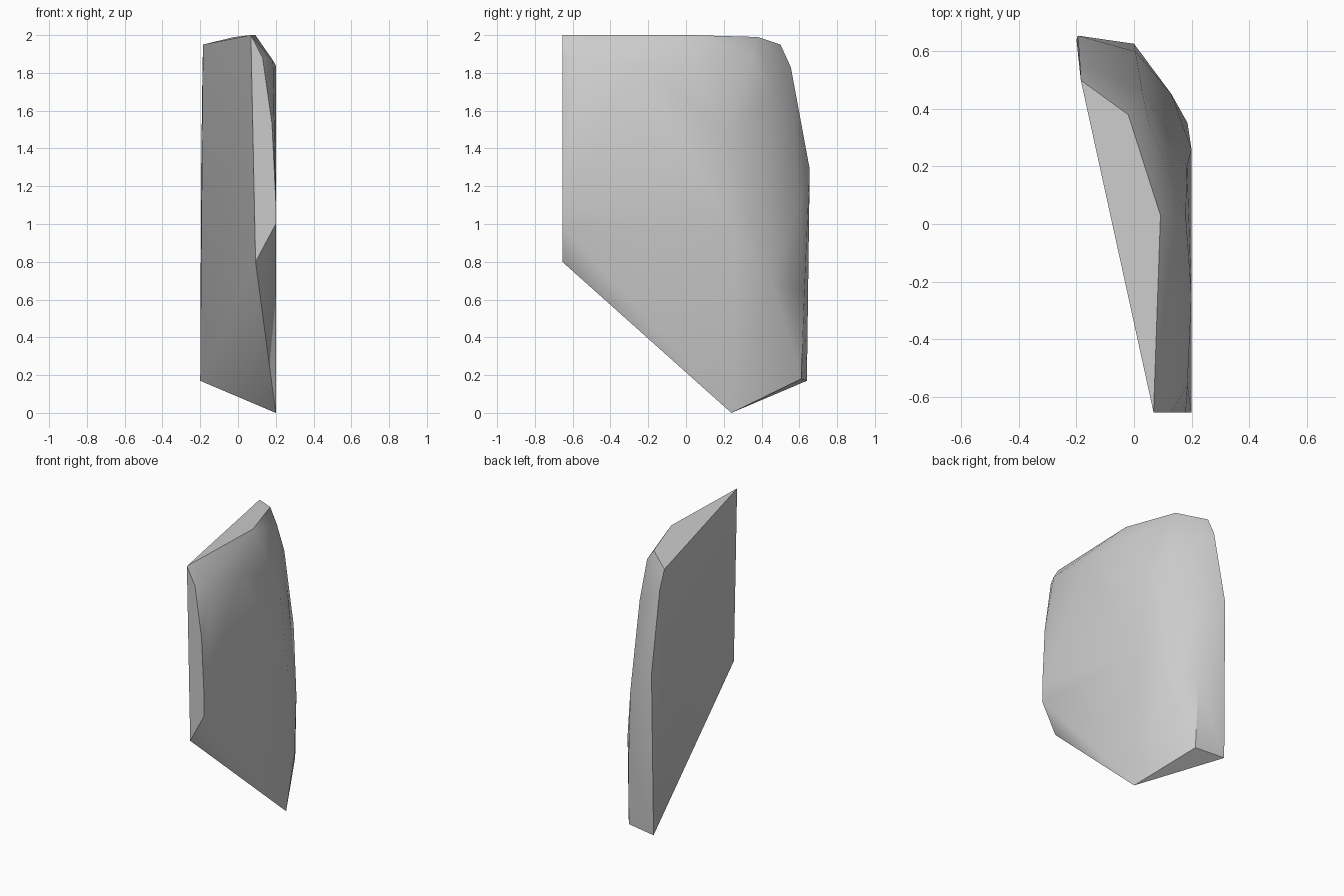
import bpy
import bmesh
import math
from mathutils import Vector

# Remove the default cube only
default_cube = bpy.data.objects.get("Cube")
if default_cube:
    bpy.data.objects.remove(default_cube, do_unlink=True)


def make_material(name, colour):
    material = bpy.data.materials.new(name)
    material.use_nodes = True
    material.diffuse_color = colour
    shader = material.node_tree.nodes["Principled BSDF"]
    shader.inputs["Base Color"].default_value = colour
    return material


def convex_piece(name, outlines, material, sharp_angle):
    """Wrap a convex skin around several corner outlines."""
    bm = bmesh.new()
    for outline in outlines:
        for corner in outline:
            bm.verts.new(Vector(corner))
    hull = bmesh.ops.convex_hull(bm, input=bm.verts[:])
    unused = set(hull["geom_interior"]) | set(hull["geom_unused"])
    loose = [item for item in unused if isinstance(item, bmesh.types.BMVert)]
    bmesh.ops.delete(bm, geom=loose, context="VERTS")
    bmesh.ops.recalc_face_normals(bm, faces=bm.faces[:])
    mesh = bpy.data.meshes.new(name)
    bm.to_mesh(mesh)
    bm.free()
    mesh.materials.append(material)
    piece = bpy.data.objects.new(name, mesh)
    bpy.context.collection.objects.link(piece)
    bpy.ops.object.select_all(action="DESELECT")
    piece.select_set(True)
    bpy.context.view_layer.objects.active = piece
    bpy.ops.object.shade_smooth_by_angle(angle=math.radians(sharp_angle))
    return piece


# Flat cut across the front end
FRONT = -0.655
front_cut = [(x, FRONT, z) for x, z in (
    (0.068, 2), (0.13, 1.88), (0.18, 1.53), (0.2, 1.12), (0.2, 1), (0.093, 0.8))]

# Flat top, from the front bend to the back corner
top_cut = [(0.092, 0.03, 2), (-0.02, 0.38, 1.99), (-0.185, 0.5, 1.95)]

# Back end of the flat inner side
inner_back_edge = [(-0.188, 0.555, 1.83), (-0.195, 0.655, 1.29), (-0.2, 0.64, 0.17)]

# Ridge between the back strip and the rounded outer side
back_ridge = [(0.01, 0.61, 0.18), (0, 0.627, 0.64), (0.005, 0.6, 1.1),
              (0.028, 0.465, 1.67), (0.052, 0.35, 1.9)]

# Rounded shoulder below the top
shoulder = [(0.186, -0.56, 1.865), (0.2, -0.25, 1.84), (0.18, 0.03, 1.865)]

# Soft bend down the outer side to the bottom point
outer_bend = [(0.185, 0.2, 1.5), (0.2, 0.26, 0.95), (0.13, 0.452, 0.7),
              (0.186, 0.352, 0.35), (0.2, 0.24, 0)]

stone = make_material("stone grey", (0.6, 0.6, 0.6, 1))
convex_piece(
    "stone_shard",
    [front_cut, top_cut, inner_back_edge, back_ridge, shoulder, outer_bend],
    stone,
    sharp_angle=42,
)
